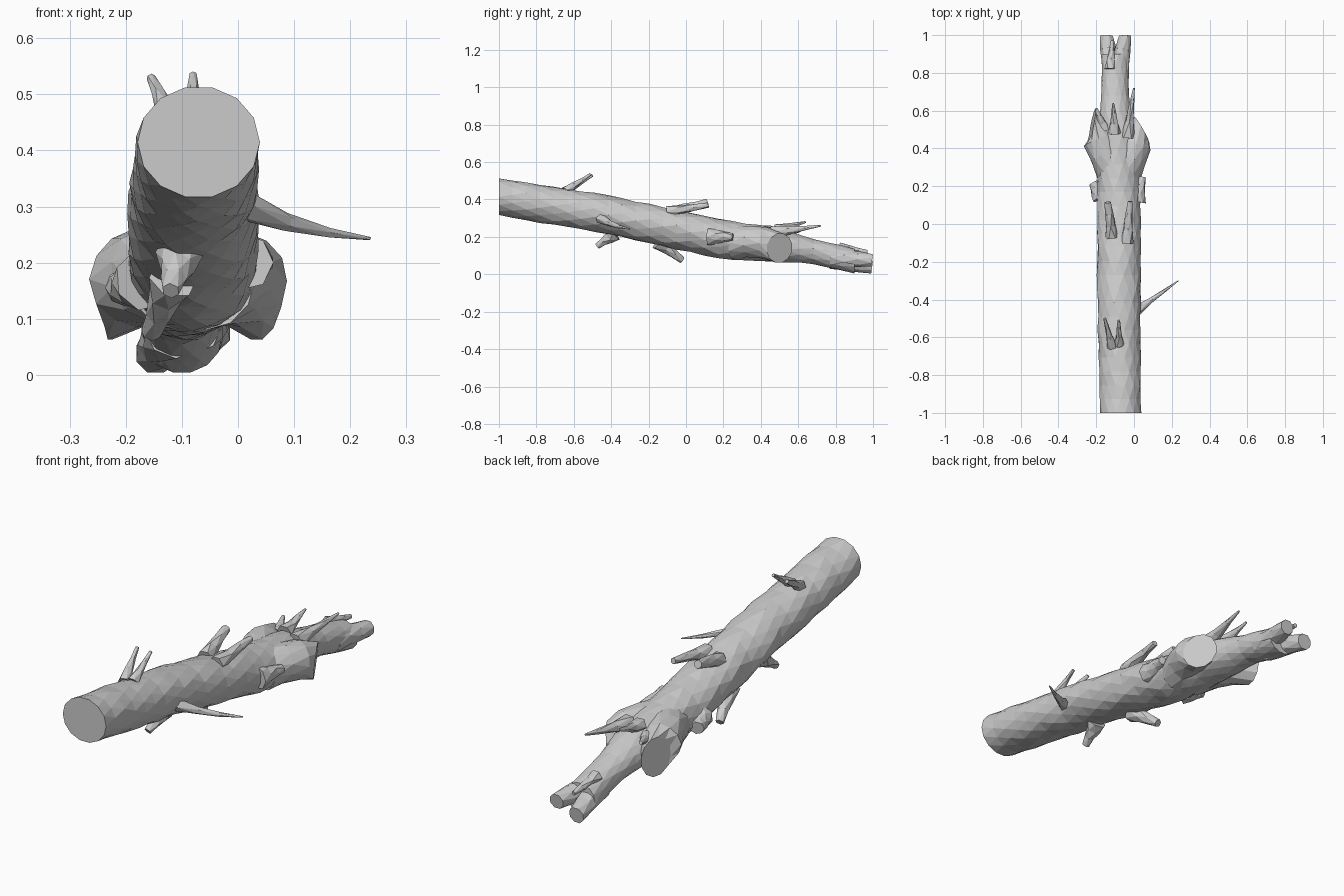
import bpy, bmesh, math, random
from mathutils import Vector

random.seed(4)
if "Cube" in bpy.data.objects:
    bpy.data.objects.remove(bpy.data.objects["Cube"], do_unlink=True)

bark = bpy.data.materials.new("grey_bark")
bark.use_nodes = True
grey = (0.6, 0.6, 0.6, 1)
bark.diffuse_color = grey
bark.node_tree.nodes["Principled BSDF"].inputs["Base Color"].default_value = grey

UP = Vector((0, 0, 1))
FORWARD = Vector((0, 1, 0))


def loft(name, frames, sides, rough):
    """Skin faceted rings; each frame is a centre, a side radius and an up radius."""
    bm = bmesh.new()
    rings = []
    for index, (centre, side, up) in enumerate(frames):
        is_end = index in (0, len(frames) - 1)
        ring = []
        for k in range(sides):
            angle = math.tau * (k + index % 2 / 2) / sides
            offset = side * math.cos(angle) + up * math.sin(angle)
            if not is_end:
                offset *= 1 + random.uniform(-rough, rough)
            ring.append(bm.verts.new(centre + offset))
        rings.append(ring)
    for index, (near, far) in enumerate(zip(rings, rings[1:])):
        for k in range(sides):
            n = (k + 1) % sides
            if index % 2:
                bm.faces.new((near[k], near[n], far[n]))
                bm.faces.new((near[k], far[n], far[k]))
            else:
                bm.faces.new((near[k], near[n], far[k]))
                bm.faces.new((near[n], far[n], far[k]))
    bm.faces.new(rings[0])
    bm.faces.new(rings[-1])
    bmesh.ops.recalc_face_normals(bm, faces=bm.faces)
    mesh = bpy.data.meshes.new(name)
    bm.to_mesh(mesh)
    bm.free()
    mesh.materials.append(bark)
    bpy.context.collection.objects.link(bpy.data.objects.new(name, mesh))


# Trunk stations: centre point and radius, blended linearly in between
stations = [
    (Vector((-0.07, -1, 0.415)), 0.1),
    (Vector((-0.08, -0.4, 0.315)), 0.105),
    (Vector((-0.08, 0.2, 0.185)), 0.105),
    (Vector((-0.09, 0.5, 0.155)), 0.09),
    (Vector((-0.1, 0.65, 0.13)), 0.067),
    (Vector((-0.1, 0.9, 0.07)), 0.067),
]


def trunk_at(y):
    for (start, start_radius), (end, end_radius) in zip(stations, stations[1:]):
        if y <= end.y:
            break
    t = (y - start.y) / (end.y - start.y)
    return start.lerp(end, t), start_radius + (end_radius - start_radius) * t


def build_trunk(steps):
    frames = []
    first, last = stations[0][0].y, stations[-1][0].y
    for step in range(steps + 1):
        centre, radius = trunk_at(first + (last - first) * step / steps)
        frames.append((centre, Vector((radius * 1.09, 0, 0)), UP * radius))
    loft("trunk", frames, 14, 0.035)


def limb(name, root, tip, base, end, depth=0.9, sides=6, rough=0.1, cut=None, bend=0.0):
    """Limb leaving the trunk at y = root; cut is the normal of a sawn end."""
    tip = Vector(tip)
    centre, radius = trunk_at(root)
    outward = tip - centre
    outward.y = 0
    start = centre + outward.normalized() * radius * depth
    axis = (tip - start).normalized()
    frames = []
    for step in range(4):
        t = step / 3
        point = start.lerp(tip, t) + UP * bend * math.sin(math.pi * t)
        size = base + (end - base) * t ** 0.7
        normal = Vector(cut).normalized() if cut and step == 3 else axis
        across = normal.cross(UP if abs(normal.z) < 0.9 else FORWARD).normalized()
        frames.append((point, across * size, across.cross(normal) * size))
    loft(name, frames, sides, rough)


build_trunk(steps=26)

# Sawn side stumps
stump = dict(depth=0.3, sides=12, rough=0.04)
limb("left_stump", 0.26, (0.04, 0.5, 0.14), 0.09, 0.08, cut=(0.87, 0.5, -0.1), bend=0.02, **stump)
limb("right_stump", 0.28, (-0.22, 0.53, 0.145), 0.09, 0.085, cut=(-1, 0.2, 0.1), bend=0.02, **stump)

# Forked tip
prong = dict(depth=0.3, sides=8, rough=0.07, cut=(0, 1, -0.15))
limb("right_prong", 0.78, (-0.147, 0.995, 0.038), 0.055, 0.037, **prong)
limb("left_prong", 0.78, (-0.047, 0.995, 0.075), 0.055, 0.035, **prong)
limb("tip_twig", 0.82, (-0.115, 0.97, 0.12), 0.03, 0.01)

# Small knots on the flanks
limb("left_knot", 0.12, (0.045, 0.25, 0.2), 0.05, 0.02, sides=7)
limb("right_knot", 0.14, (-0.21, 0.22, 0.155), 0.055, 0.03, sides=7)

# Twigs along the top
limb("front_twig_right", -0.65, (-0.155, -0.5, 0.53), 0.028, 0.008)
limb("front_twig_left", -0.64, (-0.08, -0.51, 0.535), 0.026, 0.007)
limb("middle_twig_right", -0.07, (-0.14, 0.115, 0.385), 0.035, 0.019)
limb("middle_twig_left", -0.1, (-0.02, 0.12, 0.37), 0.035, 0.014)
limb("rear_twig_left", 0.46, (0, 0.72, 0.26), 0.04, 0.005)
limb("rear_twig_middle", 0.48, (-0.11, 0.64, 0.28), 0.035, 0.005)
limb("rear_twig_right", 0.5, (-0.2, 0.61, 0.235), 0.035, 0.008)

# Needle on the side and broken twigs underneath
limb("side_twig", -0.46, (0.235, -0.3, 0.243), 0.028, 0.003, bend=-0.01)
limb("lower_front_twig", -0.38, (-0.12, -0.475, 0.15), 0.045, 0.016)
limb("lower_middle_twig", -0.15, (-0.155, -0.02, 0.075), 0.045, 0.018)
